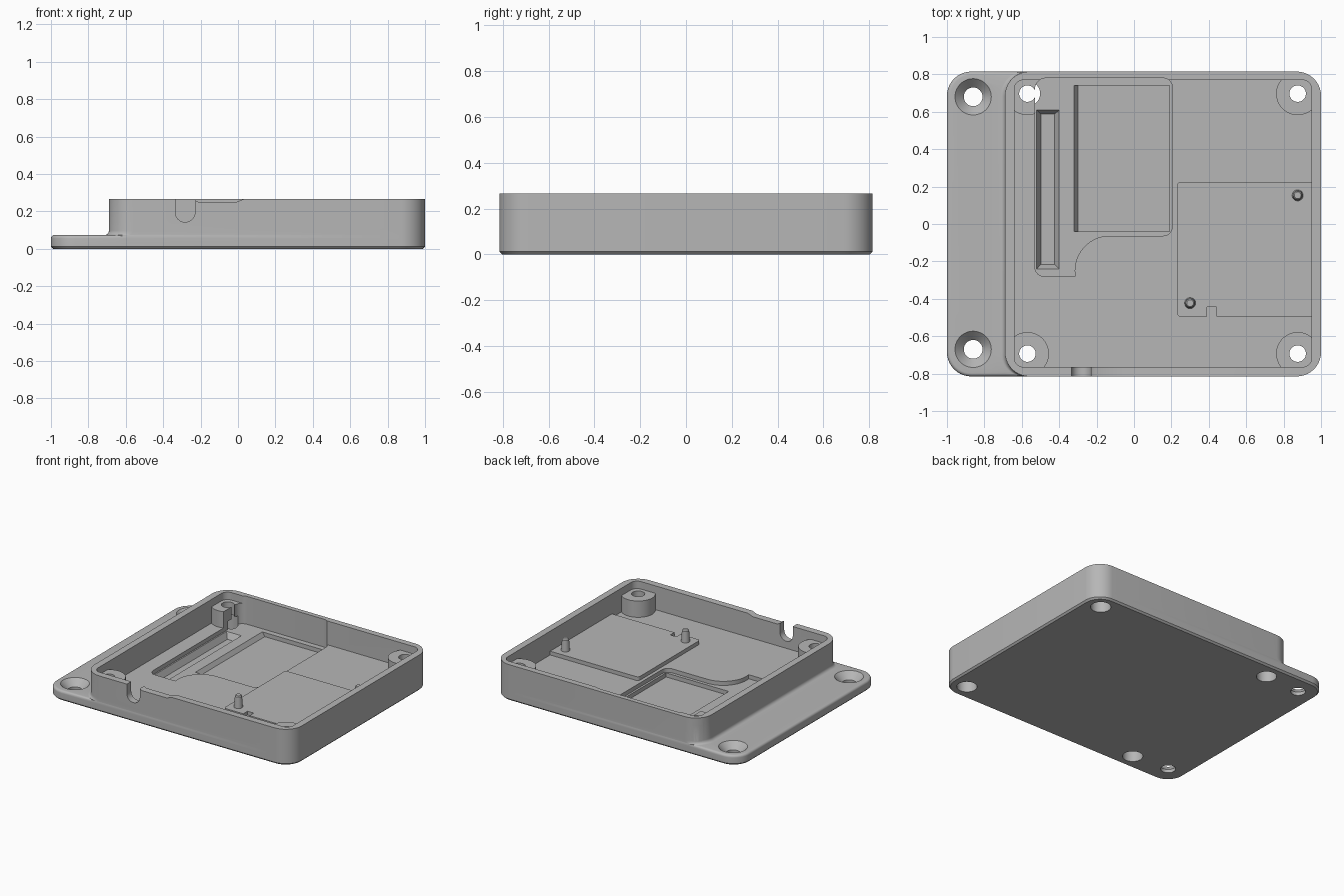
import bpy, bmesh, math

cube = bpy.data.objects.get("Cube")
if cube:
    bpy.data.objects.remove(cube, do_unlink=True)

grey = bpy.data.materials.new("plain grey")
grey.use_nodes = True
COLOUR = (0.47, 0.47, 0.47, 1)
grey.diffuse_color = COLOUR
grey.node_tree.nodes["Principled BSDF"].inputs["Base Color"].default_value = COLOUR


def arc(cx, cy, r, start, end, n=10):
    angles = [math.radians(start + (end - start) * i / n) for i in range(n + 1)]
    return [(cx + r * math.cos(a), cy + r * math.sin(a)) for a in angles]


def rounded(x0, y0, x1, y1, r):
    """Outline of a rectangle with rounded corners."""
    if r == 0:
        return [(x0, y0), (x1, y0), (x1, y1), (x0, y1)]
    return (arc(x1 - r, y1 - r, r, 0, 90) + arc(x0 + r, y1 - r, r, 90, 180)
            + arc(x0 + r, y0 + r, r, 180, 270) + arc(x1 - r, y0 + r, r, 270, 360))


def loft(name, rings):
    """Closed solid through rings of equal point count."""
    bm = bmesh.new()
    loops = [[bm.verts.new(p) for p in ring] for ring in rings]
    n = len(loops[0])
    for a, b in zip(loops, loops[1:]):
        for i in range(n):
            j = (i + 1) % n
            bm.faces.new((a[i], a[j], b[j], b[i]))
    bm.faces.new(loops[0][::-1])
    bm.faces.new(loops[-1])
    bmesh.ops.recalc_face_normals(bm, faces=bm.faces)
    mesh = bpy.data.meshes.new(name)
    bm.to_mesh(mesh)
    bm.free()
    mesh.materials.append(grey)
    obj = bpy.data.objects.new(name, mesh)
    bpy.context.collection.objects.link(obj)
    return obj


def stack(name, layers):
    """Solid from (height, outline) layers."""
    return loft(name, [[(x, y, z) for x, y in pts] for z, pts in layers])


def prism(name, pts, z0, z1):
    return stack(name, [(z0, pts), (z1, pts)])


def turned(name, x, y, profile):
    """Round part from (height, radius) steps."""
    return stack(name, [(z, arc(x, y, r, 0, 352.5, 47)) for z, r in profile])


def combine(obj, other, operation):
    mod = obj.modifiers.new(operation, "BOOLEAN")
    mod.operation, mod.object, mod.solver = operation, other, "EXACT"
    bpy.ops.object.select_all(action="DESELECT")
    bpy.context.view_layer.objects.active = obj
    obj.select_set(True)
    bpy.ops.object.modifier_apply(modifier=mod.name)
    bpy.data.objects.remove(other, do_unlink=True)


def join(other):
    combine(body, other, "UNION")


def cut(other):
    combine(body, other, "DIFFERENCE")


RIM, FLANGE, FLOOR, RECESS, PLATE = 0.265, 0.073, 0.09, 0.06, 0.118
W, R = 0.815, 0.12


# Base slab with chamfered bottom and rounded flange edge
def slab(inset):
    return rounded(-1 + inset, -W + inset, 1 - inset, W - inset, R + 0.01 - inset)


edge = [(FLANGE - 0.018 * (1 - math.sin(a)), 0.018 * (1 - math.cos(a)))
        for a in (math.radians(15 * i) for i in range(7))]
body = stack("case_body", [(0, slab(0.012)), (0.012, slab(0))]
             + [(z, slab(i)) for z, i in edge])


# Box walls with a fillet where they meet the flange
def wall(flare):
    return rounded(-0.69 - flare, -W, 1, W, R + 0.01)


fillet = [(FLANGE + 0.025 * (1 - math.cos(a)), 0.025 * (1 - math.sin(a)))
          for a in (math.radians(18 * i) for i in range(6))]
join(stack("walls", [(0.03, wall(0.025))] + [(z, wall(f)) for z, f in fillet]
           + [(RIM, wall(0))]))

# Inner cavity
cut(prism("cavity", rounded(-0.64, -0.765, 0.95, 0.77, 0.05), FLOOR, 0.4))

# Corner screw bosses
corners = [(x, y) for x in (-0.57, 0.875) for y in (-0.693, 0.697)]
for x, y in corners:
    join(turned("boss", x, y, [(0.05, 0.115), (0.21, 0.115)]))

# Raised mounting plate with a small notch
join(prism("plate", rounded(0.23, -0.495, 0.97, 0.225, 0.02), 0.05, PLATE))
cut(prism("plate_notch", rounded(0.39, -0.55, 0.44, -0.445, 0), FLOOR, 0.2))

# Stepped floor recess with a curved shoulder
outline = (arc(0.155, 0.73, 0.05, 0, 90) + arc(-0.47, 0.72, 0.06, 90, 180)
           + arc(-0.48, -0.23, 0.05, 180, 270) + [(-0.315, -0.28)]
           + arc(-0.13, -0.25, 0.187, 180, 90, 16)
           + arc(0.155, -0.013, 0.05, 270, 360))
cut(prism("floor_recess", outline, RECESS, 0.4))

# Screen pocket with one sloping side, and a tapered slot
pocket = rounded(-0.32, -0.04, 0.19, 0.74, 0)
cut(stack("screen_pocket", [(0.03, rounded(-0.3, -0.04, 0.19, 0.74, 0)),
                            (RECESS, pocket), (0.085, pocket)]))
slot = rounded(-0.52, -0.24, -0.4, 0.61, 0)
cut(stack("tapered_slot", [(0.016, rounded(-0.498, -0.216, -0.424, 0.587, 0)),
                           (RECESS, slot), (0.085, slot)]))

# Boss screw holes, wider from below
for x, y in corners:
    cut(turned("boss_hole", x, y, [(-0.1, 0.068), (0.12, 0.068),
                                   (0.12, 0.044), (0.4, 0.044)]))

# Countersunk flange holes
for y in (-0.67, 0.68):
    cut(turned("flange_hole", -0.86, y, [(-0.1, 0.05), (0.025, 0.05),
                                         (FLANGE, 0.097), (0.12, 0.097)]))


# Cable notch and shallow dip in the front rim
def front_cut(name, pts):
    cut(loft(name, [[(x, y, z) for x, z in pts] for y in (-0.9, -0.74)]))


front_cut("cable_notch", [(-0.335, 0.4)] + arc(-0.2825, 0.195, 0.0525, 180, 360, 16)
          + [(-0.23, 0.4)])
front_cut("rim_dip", [(-0.25, 0.3), (-0.25, RIM), (-0.23, RIM - 0.005), (-0.21, 0.25),
                      (-0.01, 0.25), (0.03, RIM), (0.03, 0.3)])

# Locating pins on the plate
pins = [turned("locating_pin", x, y, [(PLATE - 0.01, 0.03), (0.2, 0.024), (0.207, 0.018)])
        for x, y in ((0.875, 0.153), (0.3, -0.423))]

for obj in [body] + pins:
    bpy.ops.object.select_all(action="DESELECT")
    bpy.context.view_layer.objects.active = obj
    obj.select_set(True)
    bpy.ops.object.shade_smooth_by_angle(angle=math.radians(30))
